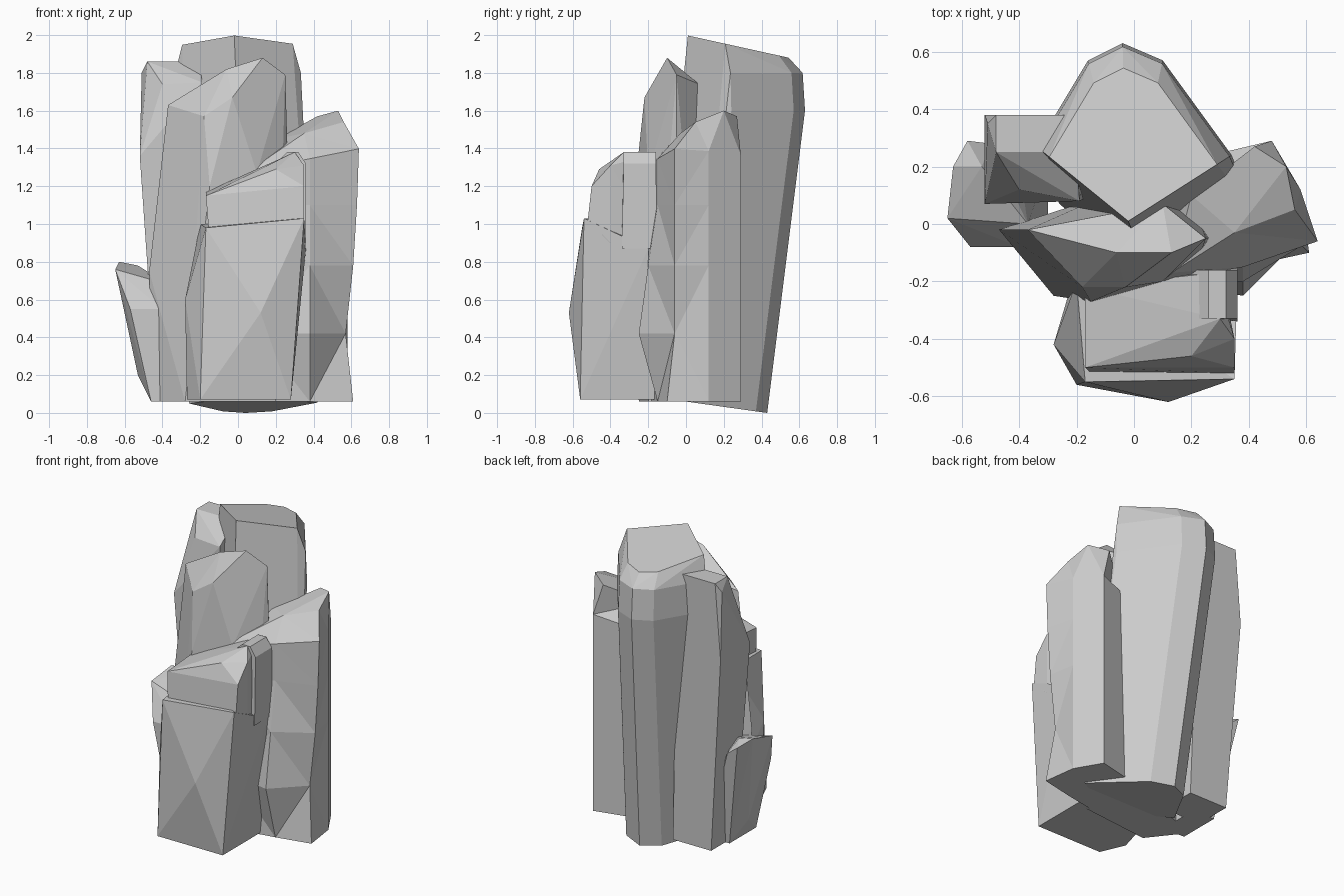
import bpy
import bmesh
import math

# Remove only the default object
default_cube = bpy.data.objects.get("Cube")
if default_cube:
    bpy.data.objects.remove(default_cube, do_unlink=True)

# Single stone colour
stone = bpy.data.materials.new("stone_grey")
stone.use_nodes = True
grey = (.6, .6, .6, 1)
stone.diffuse_color = grey
stone.node_tree.nodes["Principled BSDF"].inputs["Base Color"].default_value = grey


def finish(name, bm):
    """Turn a bmesh into a flat shaded stone object."""
    bmesh.ops.recalc_face_normals(bm, faces=bm.faces[:])
    mesh = bpy.data.meshes.new(name)
    bm.to_mesh(mesh)
    bm.free()
    mesh.materials.append(stone)
    rock = bpy.data.objects.new(name, mesh)
    bpy.context.scene.collection.objects.link(rock)


def rectangle(left, right, front, back, height):
    """Four corners of a level rectangle."""
    return [(x, y, height) for x in (left, right) for y in (front, back)]


def section(outline, height, scale=1, shift_x=0, shift_y=0, slope_x=0, slope_y=0):
    """Slanted cross-section, scaled about the first outline point."""
    origin_x, origin_y = outline[0]
    points = []
    for outline_x, outline_y in outline:
        x = origin_x + (outline_x - origin_x) * scale + shift_x
        y = origin_y + (outline_y - origin_y) * scale + shift_y
        points.append((x, y, height + slope_x * x + slope_y * y))
    return points


def chiselled_rock(name, corners):
    """Convex boulder wrapped around a few corner points."""
    bm = bmesh.new()
    for corner in corners:
        bm.verts.new(corner)
    bmesh.ops.convex_hull(bm, input=bm.verts[:])
    loose = [vertex for vertex in bm.verts if not vertex.link_faces]
    bmesh.ops.delete(bm, geom=loose, context='VERTS')
    bmesh.ops.dissolve_limit(bm, angle_limit=math.radians(3),
                             verts=bm.verts[:], edges=bm.edges[:])
    finish(name, bm)


def lofted_rock(name, rings):
    """Dented column skinned through stacked rings of equal size."""
    bm = bmesh.new()
    loops = [[bm.verts.new(point) for point in ring] for ring in rings]
    count = len(loops[0])
    for lower, upper in zip(loops, loops[1:]):
        for i in range(count):
            j = (i + 1) % count
            bm.faces.new((lower[i], lower[j], upper[j], upper[i]))
    bm.faces.new(loops[0][::-1])
    bm.faces.new(loops[-1])
    bmesh.ops.triangulate(bm, faces=bm.faces[:])
    finish(name, bm)


# Tall slab leaning backwards: one diamond outline for foot, body, shoulder and crown
diamond = [(-.02, .01), (.34, .24), (.1, .57), (-.04, .63), (-.16, .57), (-.34, .27)]
chiselled_rock("tall_back_rock",
               section(diamond, height=.06, shift_x=.08, shift_y=-.2, slope_y=-.14)
               + section(diamond, height=1.6)
               + section(diamond, height=1.8, scale=.98)
               + section(diamond, height=2, scale=.86, slope_y=-.22))

# Left column with a flat crown and a sloped front corner
chiselled_rock("left_column_rock",
               rectangle(left=-.43, right=-.15, front=.1, back=.35, height=.06)
               + rectangle(left=-.52, right=-.19, front=.07, back=.38, height=1.36)
               + rectangle(left=-.48, right=-.2, front=.25, back=.38, height=1.86)
               + [(-.4, .12, 1.74), (-.19, .08, 1.75), (-.51, .35, 1.8)])

# Small boulder low on the left
chiselled_rock("small_side_rock",
               rectangle(left=-.46, right=-.3, front=-.08, back=.2, height=.06)
               + rectangle(left=-.57, right=-.4, front=-.08, back=.2, height=.55)
               + [(-.53, .1, .2), (-.65, .02, .76), (-.63, .2, .8), (-.58, .29, .76),
                  (-.53, .2, .78), (-.5, .28, .7), (-.37, 0, .68)])

# Middle column, pointed at the top with a wide left face
left_face = [(-.28, -.25), (-.46, -.02)]
chiselled_rock("middle_column_rock",
               section(left_face, height=.06)
               + rectangle(left=-.1, right=.2, front=-.2, back=.1, height=.06)
               + [(-.47, -.02, .75), (-.15, -.27, 1.2), (.1, -.2, 1.27),
                  (.26, -.05, 1.45), (-.18, -.22, 1.57), (-.37, -.02, 1.63),
                  (-.03, -.22, 1.67), (.1, .07, 1.74), (.25, -.05, 1.79),
                  (-.06, -.1, 1.82), (.13, -.1, 1.88)])


# Right column: one outline whose front and right corners swell and dent with height
def right_ring(height, front_swell, right_swell, slope_x=0):
    outline = [(.1, -.2), (.38, -.15 - front_swell), (.6 + right_swell, -.06),
               (.58, .12), (.48, .29), (.1, .2)]
    return section(outline, height, slope_x=slope_x)


foot = right_ring(height=.06, front_swell=0, right_swell=.01)
foot[2] = (.61, -.1, .06)
crown = [(.13, -.17, 1.33), (.35, -.03, 1.48), (.56, .05, 1.54),
         (.53, .2, 1.6), (.42, .27, 1.57), (.2, .1, 1.45)]
lofted_rock("right_column_rock", [
    foot,
    right_ring(height=.42, front_swell=.1, right_swell=-.03),
    right_ring(height=.78, front_swell=.05, right_swell=.01),
    right_ring(height=1.1, front_swell=0, right_swell=.03),
    right_ring(height=1.27, front_swell=0, right_swell=.04, slope_x=.2),
    crown,
])

# Front block with a bulging face
chiselled_rock("front_block_rock",
               rectangle(left=-.2, right=.28, front=-.56, back=-.15, height=.07)
               + [(-.27, -.4, .07), (.12, -.62, .53), (-.28, -.42, .6),
                  (-.17, -.55, .98), (.35, -.54, 1.03), (.36, -.2, .87), (-.2, -.2, 1)])

# Sloping cap on the front block, with a narrow slab behind its crack
chiselled_rock("front_cap_rock",
               rectangle(left=-.15, right=.3, front=-.52, back=-.16, height=.9)
               + [(.35, -.52, 1.02), (.35, -.4, .9), (-.17, -.5, 1.15), (-.17, -.22, 1.17),
                  (.35, -.5, 1.2), (.2, -.46, 1.29), (.35, -.4, 1.31),
                  (.3, -.33, 1.38), (.28, -.17, 1.37)])
chiselled_rock("cap_side_slab",
               rectangle(left=.2, right=.36, front=-.34, back=-.15, height=.87)
               + rectangle(left=.2, right=.36, front=-.33, back=-.16, height=1.32)
               + rectangle(left=.26, right=.32, front=-.33, back=-.16, height=1.38))
